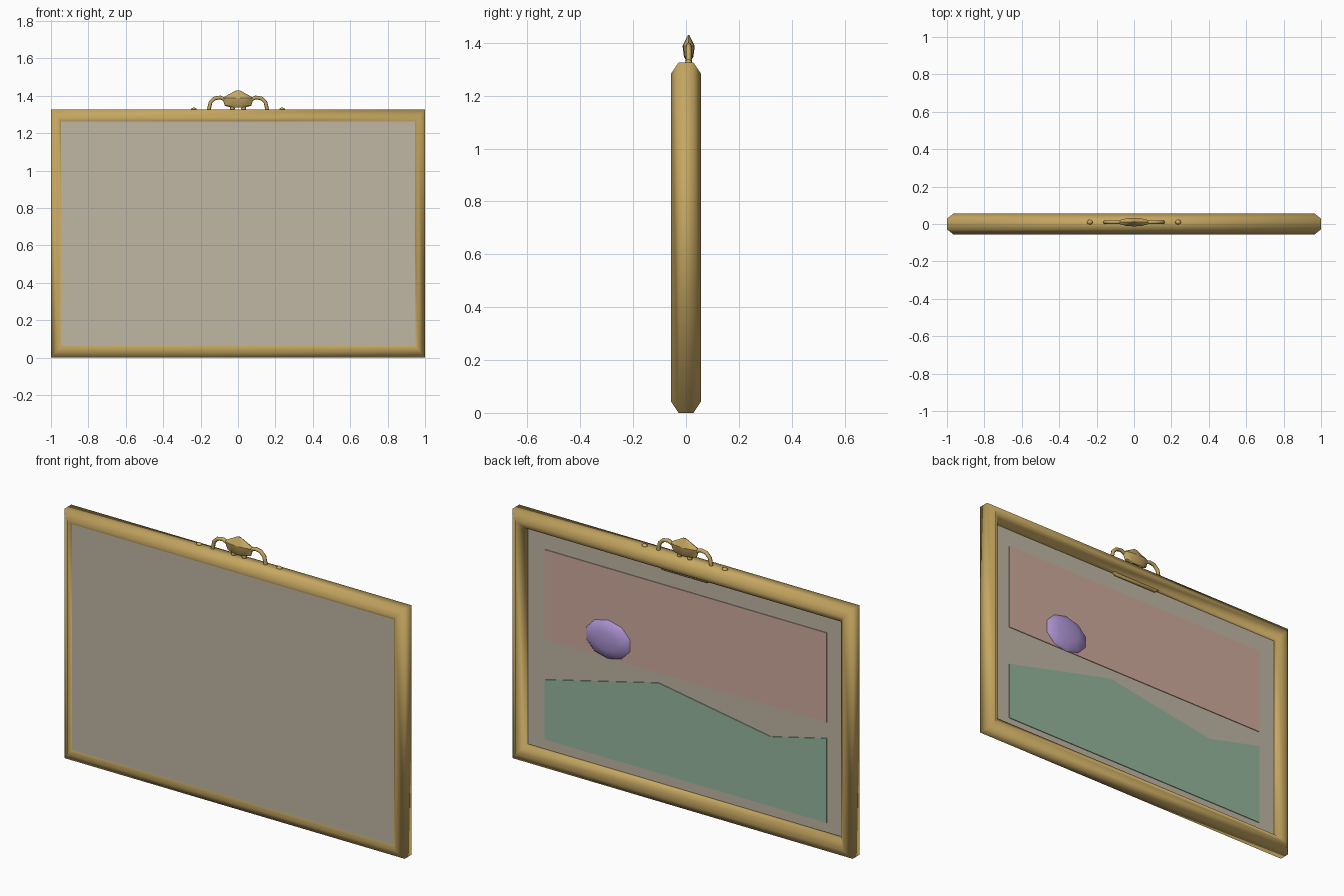
import bpy, bmesh, math
from mathutils import Matrix, Vector

if "Cube" in bpy.data.objects:
    bpy.data.objects.remove(bpy.data.objects["Cube"])


def material(name, rgb):
    """Flat material from 0-255 sRGB values."""
    m = bpy.data.materials.new(name)
    lin = [((c / 255 + 0.055) / 1.055) ** 2.4 for c in rgb]
    m.diffuse_color = (*lin, 1)
    m.use_nodes = True
    m.node_tree.nodes["Principled BSDF"].inputs["Base Color"].default_value = m.diffuse_color
    return m


GOLD = material("antique_gold", (198, 167, 97))
CANVAS = material("canvas_beige", (192, 182, 164))
PINK = material("dusk_pink", (206, 170, 157))
GREEN = material("hill_green", (149, 183, 157))
VIOLET = material("sun_violet", (174, 148, 212))


def finish(name, bm, mat, angle=None):
    """Turn a bmesh into an object; angle sets smooth shading in degrees."""
    bmesh.ops.recalc_face_normals(bm, faces=bm.faces)
    me = bpy.data.meshes.new(name)
    bm.to_mesh(me)
    bm.free()
    ob = bpy.data.objects.new(name, me)
    bpy.context.collection.objects.link(ob)
    me.materials.append(mat)
    if angle:
        bpy.ops.object.select_all(action='DESELECT')
        ob.select_set(True)
        bpy.context.view_layer.objects.active = ob
        bpy.ops.object.shade_smooth_by_angle(angle=math.radians(angle))
    return ob


def ellipsoid(name, loc, size, mat, segs, rings, axis='Z', angle=60):
    bm = bmesh.new()
    bmesh.ops.create_uvsphere(bm, u_segments=segs, v_segments=rings, radius=1)
    rot = Matrix.Rotation(math.pi / 2, 4, 'X') if axis == 'Y' else Matrix()
    bm.transform(Matrix.Translation(loc) @ Matrix.Diagonal((*size, 1)) @ rot)
    return finish(name, bm, mat, angle)


def plate(name, outline, y0, y1, mat):
    """Flat x-z outline extruded between two depths."""
    bm = bmesh.new()
    face = bm.faces.new([bm.verts.new((x, y0, z)) for x, z in outline])
    new = bmesh.ops.extrude_face_region(bm, geom=[face])["geom"]
    verts = [v for v in new if isinstance(v, bmesh.types.BMVert)]
    bmesh.ops.translate(bm, verts=verts, vec=(0, y1 - y0, 0))
    return finish(name, bm, mat)


# Frame: hexagonal moulding section swept round four mitred corners
H, D, WX, WZ = 1.326, 0.056, 0.07, 0.084
section = [(0, -D / 2), (0.5, -D), (1, -D / 2), (1, D / 2), (0.5, D), (0, D / 2)]
bm = bmesh.new()
rings = []
for sx, sz in ((-1, -1), (1, -1), (1, 1), (-1, 1)):
    rings.append([bm.verts.new((sx * (1 - t * WX), y, H / 2 + sz * (H / 2 - t * WZ)))
                  for t, y in section])
for i in range(4):
    a, b = rings[i], rings[(i + 1) % 4]
    for j in range(6):
        k = (j + 1) % 6
        bm.faces.new((a[j], a[k], b[k], b[j]))
finish("frame", bm, GOLD, 180)

# Backing panel and the painted shapes on its rear side
plate("panel", [(-0.955, 0.06), (0.955, 0.06), (0.955, 1.27), (-0.955, 1.27)],
      -0.042, 0.0, CANVAS)
plate("sky", [(-0.83, 0.67), (0.83, 0.67), (0.83, 1.145), (-0.83, 1.145)],
      -0.002, 0.004, PINK)
plate("hills", [(-0.83, 0.136), (0.83, 0.136), (0.83, 0.453), (0.16, 0.615),
                (-0.5, 0.506), (-0.83, 0.585)], -0.002, 0.004, GREEN)
ellipsoid("sun", (0.455, 0.004, 0.768), (0.135, 0.028, 0.103), VIOLET, 10, 6, 'Y')

# Crest: faceted shell on the top rail
YC = 0.01
bm = bmesh.new()
prev = None
N = 12
for z, rx, ry in ((1.338, 0.04, 0.012), (1.347, 0.07, 0.018),
                  (1.388, 0.085, 0.023), (1.429, 0.01, 0.003)):
    ring = [bm.verts.new((rx * math.cos(a), YC + ry * math.sin(a), z))
            for a in (2 * math.pi * i / N for i in range(N))]
    if prev:
        for i in range(N):
            k = (i + 1) % N
            bm.faces.new((prev[i], prev[k], ring[k], ring[i]))
    else:
        bm.faces.new(ring)
    prev = ring
bm.faces.new(prev)
finish("crest_shell", bm, GOLD, 30)

# Scroll arms, running through the rail and joining beneath it
path = [(0.065, 1.378), (0.095, 1.391), (0.125, 1.386), (0.147, 1.365),
        (0.155, 1.33), (0.15, 1.25), (0.13, 1.237), (0, 1.237)]
for side, label in ((-1, "left"), (1, "right")):
    bm = bmesh.new()
    prev = None
    for i, (x, z) in enumerate(path):
        x0, z0 = path[max(i - 1, 0)]
        x1, z1 = path[min(i + 1, len(path) - 1)]
        n = Vector((z0 - z1, x1 - x0)).normalized()
        ring = []
        for s in range(8):
            a = 2 * math.pi * s / 8
            off = 0.010 * math.cos(a)
            ring.append(bm.verts.new((side * (x + n.x * off),
                                      YC + 0.010 * math.sin(a), z + n.y * off)))
        if prev:
            for s in range(8):
                k = (s + 1) % 8
                bm.faces.new((prev[s], prev[k], ring[k], ring[s]))
        else:
            bm.faces.new(ring)
        prev = ring
    bm.faces.new(prev)
    finish(label + "_scroll_arm", bm, GOLD, 60)

    # Small beads under the shell and further out along the rail
    ellipsoid(label + "_inner_bead", (side * 0.03, YC, 1.332),
              (0.013, 0.013, 0.013), GOLD, 8, 6)
    ellipsoid(label + "_outer_bead", (side * 0.236, YC, 1.326),
              (0.016, 0.013, 0.011), GOLD, 8, 6)
